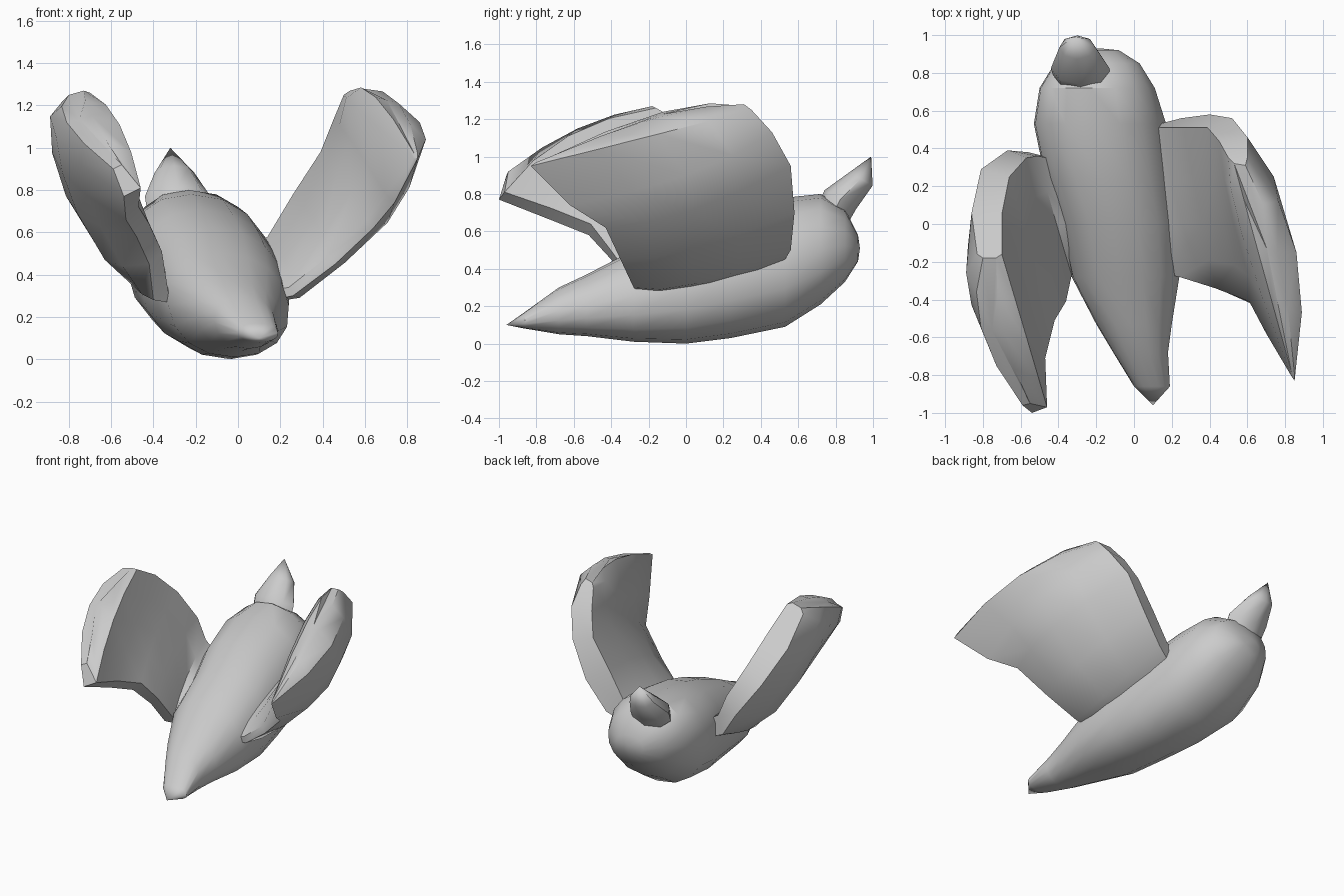
import bpy, bmesh, math
from mathutils import Vector

cube = bpy.data.objects.get("Cube")
if cube:
    bpy.data.objects.remove(cube, do_unlink=True)

# One plain grey for the whole bird
grey = bpy.data.materials.new("plain_grey")
grey.use_nodes = True
grey.diffuse_color = (0.6, 0.6, 0.6, 1)
grey.node_tree.nodes["Principled BSDF"].inputs["Base Color"].default_value = (0.6, 0.6, 0.6, 1)


def loft(name, rings, start=None, end=None, angle=35):
    """Skin closed rings of equal length; each end is a point or a flat cap."""
    bm = bmesh.new()
    loops = [[bm.verts.new(p) for p in ring] for ring in rings]
    n = len(loops[0])
    for a, b in zip(loops, loops[1:]):
        for i in range(n):
            j = (i + 1) % n
            bm.faces.new((a[i], a[j], b[j], b[i]))
    for loop, tip in ((loops[0], start), (loops[-1], end)):
        if tip is None:
            bm.faces.new(loop)
        else:
            v = bm.verts.new(tip)
            for i in range(n):
                bm.faces.new((loop[i], loop[(i + 1) % n], v))
    bmesh.ops.recalc_face_normals(bm, faces=bm.faces)
    mesh = bpy.data.meshes.new(name)
    bm.to_mesh(mesh)
    bm.free()
    mesh.materials.append(grey)
    obj = bpy.data.objects.new(name, mesh)
    bpy.context.collection.objects.link(obj)
    bpy.ops.object.select_all(action='DESELECT')
    obj.select_set(True)
    bpy.context.view_layer.objects.active = obj
    bpy.ops.object.shade_smooth_by_angle(angle=math.radians(angle))
    return obj


def ring(centre, u, v, sides, power=1.0):
    """Ellipse of points; a power below 1 makes it fuller."""
    c, u, v = Vector(centre), Vector(u), Vector(v)
    full = lambda s: math.copysign(abs(s) ** power, s)
    return [c + u * full(math.cos(t)) + v * full(math.sin(t))
            for t in (2 * math.pi * i / sides for i in range(sides))]


def curved(a, b, c):
    """Five points on the parabola through a, b and c."""
    a, b, c = Vector(a), Vector(b), Vector(c)
    return [a, a * 0.375 + b * 0.75 - c * 0.125, b,
            c * 0.375 + b * 0.75 - a * 0.125, c]


def wing(name, sections):
    """Each section has a curved outer face and a curved inner face."""
    rings = [curved(lo, mo, to) + curved(ti, mi, li)
             for li, lo, mo, to, ti, mi in sections]
    middle = (rings[-1][2] + rings[-1][7]) / 2
    loft(name, rings, end=middle, angle=40)


# Body: y, x min, x max, z min, z max from tail to head
body_sections = [
    (-0.86, 0.00, 0.19, 0.08, 0.17), (-0.68, -0.11, 0.18, 0.05, 0.30),
    (-0.53, -0.20, 0.20, 0.04, 0.37), (-0.28, -0.33, 0.24, 0.01, 0.50),
    (0.00, -0.39, 0.24, 0.00, 0.62), (0.24, -0.47, 0.21, 0.03, 0.71),
    (0.53, -0.53, 0.17, 0.09, 0.78), (0.72, -0.50, 0.11, 0.21, 0.80),
    (0.85, -0.42, 0.03, 0.33, 0.72), (0.92, -0.30, -0.08, 0.44, 0.58)]
body_rings = []
for y, x0, x1, z0, z1 in body_sections:
    rz = (z1 - z0) / 2
    body_rings.append(ring(((x0 + x1) / 2, y, (z0 + z1) / 2),
                           ((x1 - x0) / 2, 0, 0), (-0.12 * rz, 0, rz), 16, 0.92))
loft("body", body_rings, start=(0.1, -0.96, 0.10), end=(-0.18, 0.93, 0.51))

# Beak: short cone rising from the head
loft("beak", [ring((-0.28, 0.79, 0.70), (0.15, 0, 0), (0, 0.08, -0.05), 8),
              ring((-0.285, 0.825, 0.77), (0.155, 0, 0), (0, 0.085, -0.05), 8),
              ring((-0.30, 0.935, 0.88), (0.095, 0, 0), (0, 0.063, -0.035), 8)],
     end=(-0.32, 0.99, 1.0), angle=50)

# Wings: sections from root to tip, the last forming the tip's rounded ridge, each running
# leading inner, leading outer, middle outer, trailing outer, trailing inner, middle inner
left_wing = [
    [(0.02, 0.50, 0.52), (0.08, 0.50, 0.40), (0.16, 0.00, 0.29),
     (0.16, -0.26, 0.28), (0.14, -0.26, 0.32), (0.10, 0.00, 0.42)],
    [(0.14, 0.51, 0.58), (0.25, 0.56, 0.50), (0.30, 0.05, 0.32),
     (0.26, -0.28, 0.30), (0.24, -0.28, 0.34), (0.22, 0.00, 0.48)],
    [(0.26, 0.51, 0.78), (0.40, 0.58, 0.70), (0.51, 0.02, 0.50),
     (0.46, -0.35, 0.45), (0.43, -0.34, 0.49), (0.36, 0.00, 0.66)],
    [(0.39, 0.51, 0.98), (0.52, 0.56, 0.95), (0.71, 0.02, 0.71),
     (0.64, -0.43, 0.62), (0.61, -0.41, 0.66), (0.47, 0.00, 0.88)],
    [(0.45, 0.44, 1.13), (0.60, 0.46, 1.13), (0.81, 0.00, 0.90),
     (0.74, -0.62, 0.74), (0.70, -0.58, 0.78), (0.53, 0.00, 1.04)],
    [(0.50, 0.35, 1.25), (0.60, 0.35, 1.25), (0.86, -0.15, 1.12),
     (0.85, -0.83, 0.95), (0.83, -0.80, 0.95), (0.57, -0.05, 1.18)],
    [(0.53, 0.32, 1.27), (0.59, 0.31, 1.28), (0.76, -0.15, 1.21),
     (0.85, -0.80, 0.97), (0.835, -0.79, 0.97), (0.65, -0.12, 1.24)]]
right_wing = [
    [(-0.36, 0.33, 0.50), (-0.40, 0.34, 0.40), (-0.34, 0.00, 0.29),
     (-0.28, -0.22, 0.26), (-0.24, -0.22, 0.30), (-0.30, 0.00, 0.45)],
    [(-0.51, 0.36, 0.60), (-0.56, 0.38, 0.48), (-0.50, 0.00, 0.35),
     (-0.40, -0.27, 0.28), (-0.33, -0.27, 0.32), (-0.41, 0.00, 0.50)],
    [(-0.57, 0.35, 0.75), (-0.67, 0.39, 0.65), (-0.63, -0.13, 0.47),
     (-0.42, -0.40, 0.45), (-0.36, -0.41, 0.51), (-0.47, -0.05, 0.68)],
    [(-0.66, 0.25, 0.95), (-0.81, 0.29, 0.87), (-0.76, -0.21, 0.69),
     (-0.48, -0.52, 0.58), (-0.42, -0.51, 0.64), (-0.53, -0.18, 0.85)],
    [(-0.70, 0.05, 1.14), (-0.86, 0.06, 1.06), (-0.83, -0.30, 0.88),
     (-0.53, -0.72, 0.66), (-0.47, -0.71, 0.72), (-0.56, -0.38, 0.99)],
    [(-0.70, -0.16, 1.26), (-0.83, -0.16, 1.22), (-0.86, -0.43, 1.05),
     (-0.54, -1.00, 0.77), (-0.46, -0.97, 0.81), (-0.56, -0.63, 1.11)],
    [(-0.73, -0.18, 1.27), (-0.80, -0.18, 1.25), (-0.81, -0.55, 1.12),
     (-0.59, -0.96, 0.90), (-0.55, -0.95, 0.92), (-0.69, -0.58, 1.15)]]
wing("left_wing", left_wing)
wing("right_wing", right_wing)
